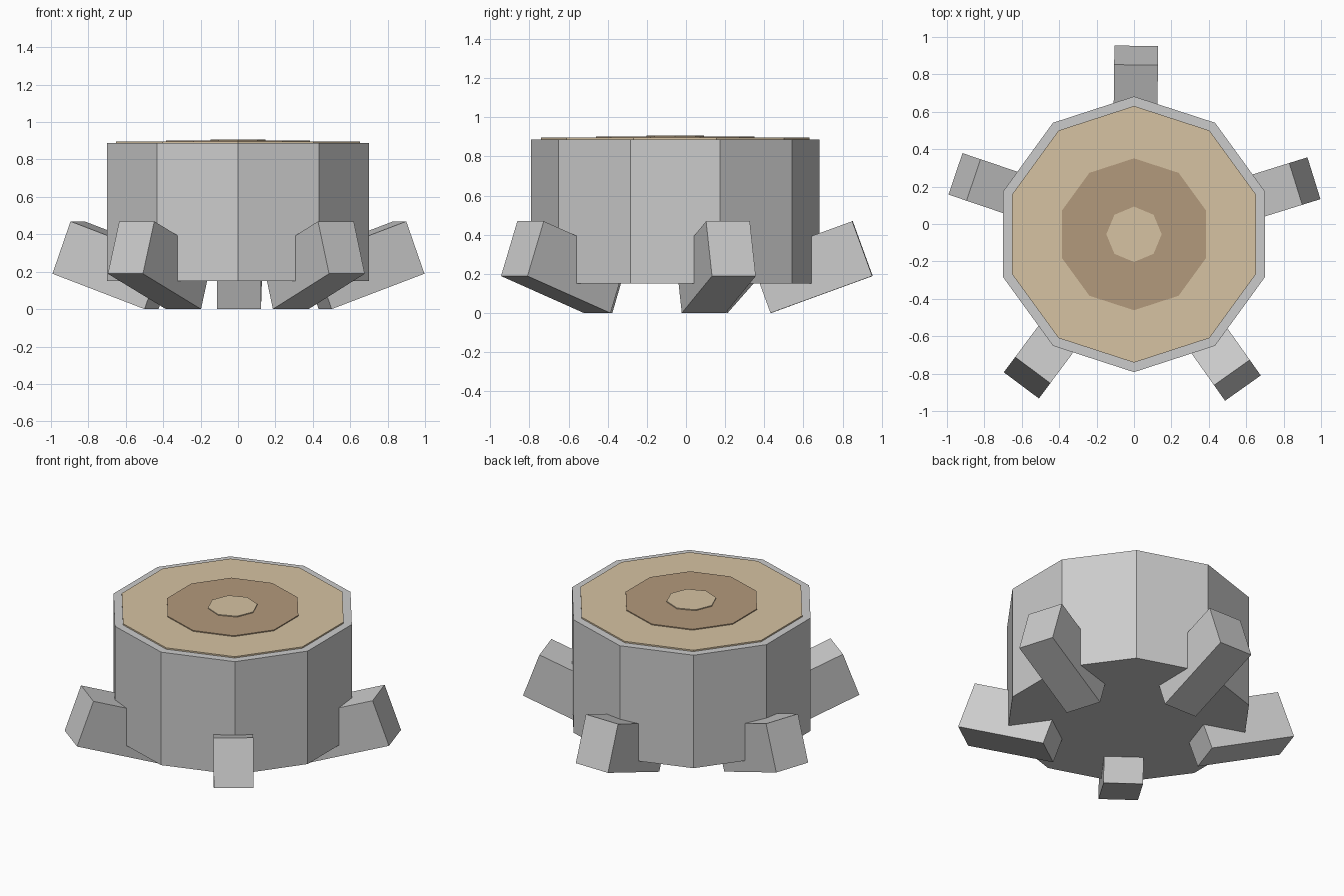
import bpy
from math import radians
from mathutils import Matrix, Vector

if "Cube" in bpy.data.objects:
    bpy.data.objects.remove(bpy.data.objects["Cube"])

CY = -0.055  # y of the trunk axis


def material(name, color):
    m = bpy.data.materials.new(name)
    m.diffuse_color = (*color, 1)
    m.use_nodes = True
    m.node_tree.nodes["Principled BSDF"].inputs["Base Color"].default_value = m.diffuse_color
    return m


def disc(name, sides, radius, z0, z1, mat=None):
    bpy.ops.mesh.primitive_cylinder_add(vertices=sides, radius=radius, depth=z1 - z0,
                                        location=(0, CY, (z0 + z1) / 2))
    ob = bpy.context.object
    ob.name = name
    if mat:
        ob.data.materials.append(mat)


pale = material("pale_wood", (0.67, 0.54, 0.36))
dark = material("dark_wood", (0.45, 0.32, 0.20))

# Ten-sided trunk and the growth rings on its cut face
disc("trunk", 10, 0.737, 0.15, 0.887)
disc("outer_ring", 10, 0.686, 0.85, 0.896, pale)
disc("inner_ring", 10, 0.406, 0.85, 0.902, dark)
disc("heart", 8, 0.148, 0.85, 0.908, pale)

# Five sloping roots, each a box tilted 20 degrees downward to the inside
LENGTH, WIDTH, HEIGHT = 0.553, 0.234, 0.298
for i in range(5):
    bpy.ops.mesh.primitive_cube_add(size=1)
    root = bpy.context.object
    root.name = f"root_{i + 1}"
    root.data.transform(Matrix.Diagonal((LENGTH, WIDTH, HEIGHT, 1)))
    # move the lower inner edge to the origin, then tilt about it
    root.data.transform(Matrix.Translation((LENGTH / 2, 0, HEIGHT / 2)))
    root.data.transform(Matrix.Rotation(radians(-20), 4, 'Y'))
    root.data.transform(Matrix.Translation((0.488, 0, 0)))
    root.location = Vector((0, CY, 0))
    root.rotation_euler.z = radians(89.3 + 72 * i)
